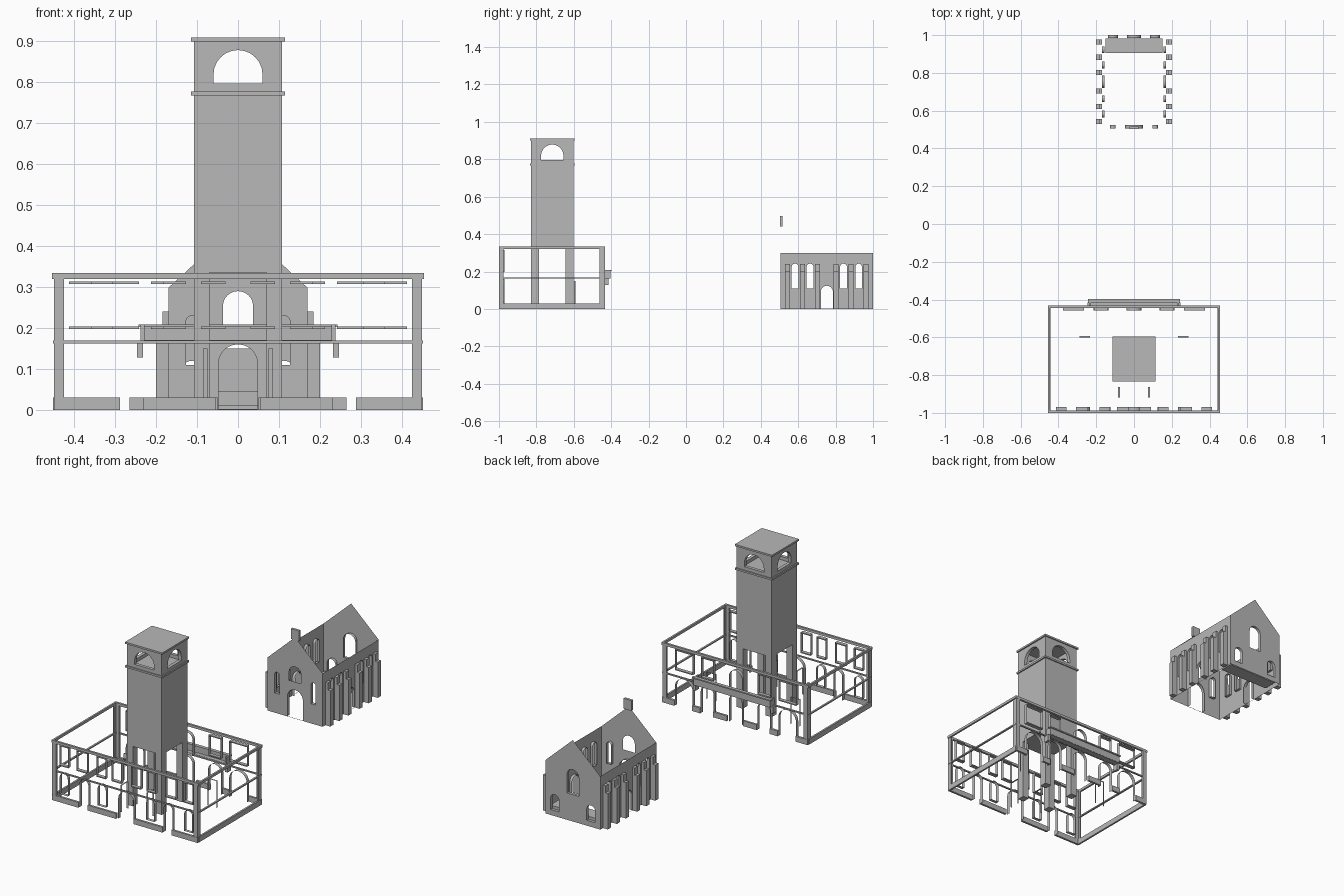
import bpy, bmesh, math
from mathutils import Vector

if "Cube" in bpy.data.objects:
    bpy.data.objects.remove(bpy.data.objects["Cube"])

stone = bpy.data.materials.new("plain grey stone")
stone.diffuse_color = (0.48, 0.48, 0.48, 1)
stone.use_nodes = True
stone.node_tree.nodes["Principled BSDF"].inputs["Base Color"].default_value = stone.diffuse_color


def finish(name, bm):
    me = bpy.data.meshes.new(name)
    bm.to_mesh(me)
    bm.free()
    me.materials.append(stone)
    ob = bpy.data.objects.new(name, me)
    bpy.context.collection.objects.link(ob)
    return ob


def box(name, x0, x1, y0, y1, z0, z1):
    bm = bmesh.new()
    bmesh.ops.create_cube(bm, size=1)
    for v in bm.verts:
        v.co = Vector(((x0 + x1) / 2 + v.co.x * (x1 - x0),
                       (y0 + y1) / 2 + v.co.y * (y1 - y0),
                       (z0 + z1) / 2 + v.co.z * (z1 - z0)))
    return finish(name, bm)


def outline(c, w, z0, z1, arched=True):
    """Opening outline in (across, height): rectangle or round-headed."""
    h = w / 2
    if not arched:
        return [(c - h, z0), (c + h, z0), (c + h, z1), (c - h, z1)]
    arc = [(c + h * math.cos(math.pi * i / 12), z1 - h + h * math.sin(math.pi * i / 12))
           for i in range(13)]
    return [(c - h, z0), (c + h, z0)] + arc


def place(axis, pos, p):
    return Vector((p[0], pos, p[1])) if axis == 'y' else Vector((pos, p[0], p[1]))


def wall(name, axis, pos, border, holes, thick=0):
    """Flat wall with openings cut in it; thick gives it depth along the axis."""
    bm = bmesh.new()
    edges = []
    for loop in [border] + holes:
        vs = [bm.verts.new(place(axis, pos, p)) for p in loop]
        edges += [bm.edges.new((vs[i - 1], vs[i])) for i in range(len(vs))]
    n = (0, 1, 0) if axis == 'y' else (1, 0, 0)
    bmesh.ops.triangle_fill(bm, edges=edges, use_beauty=True, normal=n)
    if thick:
        r = bmesh.ops.extrude_face_region(bm, geom=bm.faces[:], use_keep_orig=True)
        bmesh.ops.translate(bm, vec=Vector(n) * thick,
                            verts=[g for g in r['geom'] if isinstance(g, bmesh.types.BMVert)])
        bmesh.ops.recalc_face_normals(bm, faces=bm.faces[:])
    return finish(name, bm)


def reveal(name, axis, a, b, loop, skip_bottom=False):
    """Strip lining an opening from depth a to depth b."""
    bm = bmesh.new()
    va = [bm.verts.new(place(axis, a, p)) for p in loop]
    vb = [bm.verts.new(place(axis, b, p)) for p in loop]
    for i in range(len(loop)):
        j = (i + 1) % len(loop)
        if (skip_bottom and i == 0) or (va[i].co - va[j].co).length < 1e-5:
            continue
        bm.faces.new((va[i], va[j], vb[j], vb[i]))
    return finish(name, bm)


def both(c):
    return (c,) if c == 0 else (-c, c)


# ---------------- Hall: open frame of bands, corner strips and linings
F0, F1, B0, B1 = -0.99, -0.97, -0.457, -0.437
for y, n in ((-1.0, "front"), (-0.444, "back")):
    box(n + "_cornice", -0.455, 0.455, y, y + 0.012, 0.32, 0.334)
    box(n + "_band", -0.452, 0.452, y + 0.002, y + 0.01, 0.162, 0.169)
    for s in (-1, 1):
        x0, x1 = sorted((s * 0.425, s * 0.45))
        box(n + "_corner_strip", x0, x1, y + 0.001, y + 0.011, 0.0, 0.345 if s == 0 else 0.322)
for s in (-1, 1):
    for n, z0, z1, e in (("cornice", 0.32, 0.334, 0.455), ("band", 0.162, 0.169, 0.452), ("plinth", 0, 0.03, 0.452)):
        x0, x1 = sorted((s * (e - 0.01), s * e))
        box("side_" + n, x0, x1, -0.99, -0.44, z0, z1)
    for y0 in (-0.995, -0.462):
        x0, x1 = sorted((s * 0.444, s * 0.45))
        box("side_corner_strip", x0, x1, y0, y0 + 0.02, 0.03, 0.322)

# Plinths, broken at the doors
for s in (-1, 1):
    for y, n, spans in ((-1.0, "front", ((0.055, 0.232), (0.288, 0.45))),
                        (-0.444, "back", ((0.05, 0.135), (0.215, 0.265), (0.375, 0.45)))):
        for a, b in spans:
            x0, x1 = sorted((s * a, s * b))
            box(n + "_plinth", x0, x1, y, y + 0.012, 0, 0.03)

# Upper windows: linings with a head and sill bar
for a, b, n, wins in ((F0, F1, "front", ((0.385, 0.055), (0.275, 0.065), (0.155, 0.055), (0.06, 0.06))),
                      (B0, B1, "back", ((0.32, 0.11), (0.175, 0.075)))):
    for c, w in wins:
        for x in both(c):
            reveal(n + "_upper_window_lining", 'y', a, b, outline(x, w, 0.204, 0.308, False))
            for z in (0.198, 0.308):
                box(n + "_upper_window_bar", x - w / 2, x + w / 2, a, b, z, z + 0.006)

# Ground floor doors and windows, round headed
for a, b, n, wins in ((F0, F1, "front", ((0.385, 0.05, 0.04), (0.26, 0.055, 0), (0.15, 0.05, 0.04), (0, 0.096, 0))),
                      (B0, B1, "back", ((0.32, 0.11, 0), (0.175, 0.08, 0), (0, 0.08, 0)))):
    for c, w, z0 in wins:
        for x in both(c):
            reveal(n + "_arch_lining", 'y', a, b, outline(x, w, z0, 0.16), z0 == 0)
reveal("balcony_door_lining", 'y', B0, B1, outline(0, 0.08, 0.17, 0.295))

# Inner doorways
for s in (-1, 1):
    reveal("inner_doorway", 'y', -0.6, -0.592, outline(s * 0.26, 0.055, 0, 0.15, False), True)
    reveal("inner_side_doorway", 'x', s * 0.075, s * 0.085, outline(-0.89, 0.055, 0, 0.15, False), True)

# Balcony behind the hall
box("balcony_floor", -0.235, 0.235, -0.435, -0.405, 0.163, 0.17)
box("balcony_parapet", -0.238, 0.238, -0.413, -0.404, 0.165, 0.208)
box("balcony_rail", -0.243, 0.243, -0.417, -0.398, 0.202, 0.209)
for s in (-1, 1):
    x0, x1 = sorted((s * 0.229, s * 0.238))
    box("balcony_end", x0, x1, -0.44, -0.404, 0.165, 0.208)
    x0, x1 = sorted((s * 0.232, s * 0.247))
    box("balcony_bracket", x0, x1, -0.445, -0.415, 0.128, 0.165)

# ---------------- Tower
TX, TY0, TY1 = 0.108, -0.828, -0.602
for s in (-1, 1):
    for y0 in (TY0, TY1 - 0.042):
        x0, x1 = sorted((s * 0.07, s * TX))
        box("tower_leg", x0, x1, y0, y0 + 0.042, 0, 0.335)
box("tower_shaft", -TX, TX, TY0, TY1, 0.335, 0.77)
box("tower_ledge", -0.115, 0.115, TY0 - 0.006, TY1 + 0.006, 0.768, 0.778)
box("tower_cap", -0.115, 0.115, TY0 - 0.006, TY1 + 0.006, 0.9, 0.91)
T = 0.018
for y in (TY0, TY1 - T):
    wall("belfry_wall", 'y', y, outline(0, 2 * TX, 0.775, 0.902, False),
         [outline(0, 0.12, 0.797, 0.879)], T)
yc = (TY0 + TY1) / 2
for x in (-TX, TX - T):
    wall("belfry_side_wall", 'x', x, outline(yc, TY1 - TY0 - 0.002, 0.775, 0.902, False),
         [outline(yc, 0.12, 0.797, 0.879)], T)

# ---------------- Chapel: thin roofless shell
CX, CY0, CY1 = 0.17, 0.505, 1.0
gable = [(-CX, 0), (CX, 0), (CX, 0.298), (0, 0.455), (-CX, 0.298)]
front = [outline(0, 0.096, 0.002, 0.16), outline(0, 0.074, 0.205, 0.29),
         outline(-0.112, 0.03, 0.11, 0.23), outline(0.112, 0.03, 0.11, 0.23)]
back = [outline(0, 0.074, 0.15, 0.29), outline(-0.112, 0.052, 0.03, 0.12), outline(0.112, 0.052, 0.03, 0.12)]
wall("chapel_front_gable", 'y', CY0, gable, front)
wall("chapel_back_gable", 'y', CY1, gable, back)
for i, h in enumerate(front):
    if i != 1:
        reveal("chapel_front_lining", 'y', CY0, CY0 + 0.018, h, i == 0)
for h in back:
    reveal("chapel_back_lining", 'y', CY1 - 0.016, CY1, h)
side = [outline(y, 0.036, 0.11, 0.242) for y in (0.583, 0.663, 0.842, 0.923)]
side.append(outline(0.753, 0.065, 0.002, 0.124))
for s in (-1, 1):
    wall("chapel_side_wall", 'x', s * CX, outline((CY0 + CY1) / 2, CY1 - CY0, 0, 0.298, False), side)
    for i, h in enumerate(side):
        reveal("chapel_side_lining", 'x', s * 0.155, s * CX, h, i == 4)
    # Stepped buttresses
    for y in (0.543, 0.623, 0.704, 0.803, 0.883, 0.963):
        for e, z in ((0.2, 0.2), (0.185, 0.24)):
            x0, x1 = sorted((s * CX, s * e))
            box("buttress", x0, x1, y - 0.0135, y + 0.0135, 0, z)

# Bell block on the front gable and step at the back
box("gable_block", -0.024, 0.024, 0.503, 0.517, 0.44, 0.498)
box("altar_step", -0.152, 0.152, 0.905, 0.982, 0.01, 0.045)
